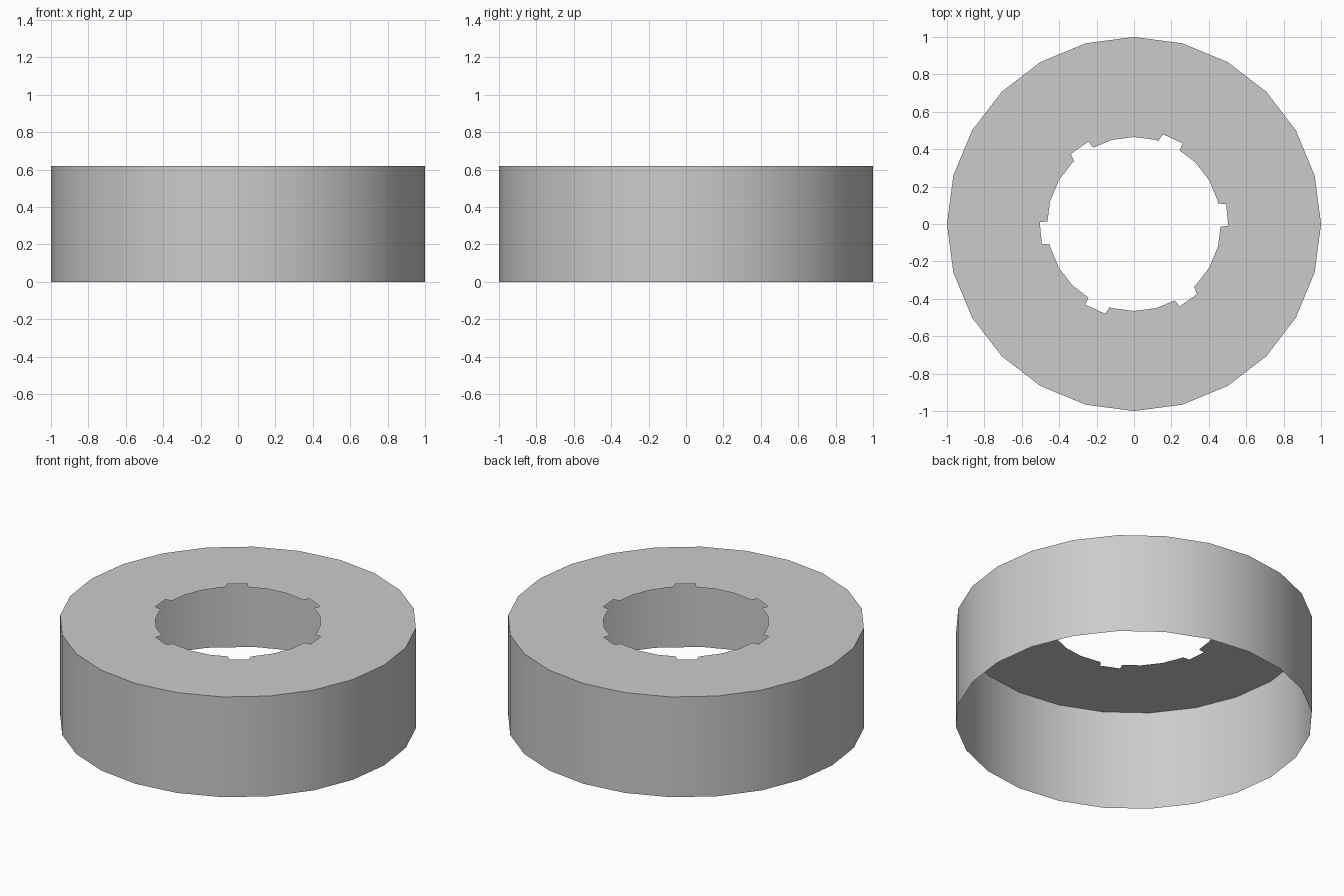
import bpy, bmesh
from math import sin, cos, radians

if "Cube" in bpy.data.objects:
    bpy.data.objects.remove(bpy.data.objects["Cube"])

SIDES, HEIGHT, SEAM = 24, 0.62, 0.155


def polar(bm, deg, r, z):
    return bm.verts.new((r * cos(radians(deg)), r * sin(radians(deg)), z))


def loop_edges(bm, verts):
    return [bm.edges.new((verts[i - 1], verts[i])) for i in range(len(verts))]


bm = bmesh.new()

# Outer wall: open-bottomed thin shell with a low seam
rings = [[polar(bm, i * 360 / SIDES, 1.0, z) for i in range(SIDES)]
         for z in (0, SEAM, HEIGHT)]
for low, high in zip(rings, rings[1:]):
    for i in range(SIDES):
        j = (i + 1) % SIDES
        bm.faces.new((low[i], low[j], high[j], high[i]))

# Central hole: one notch plus plain arc, repeated six times
notch_sector = [(-1.8, 0.463), (-1.1, 0.504), (12.1, 0.504), (13.7, 0.463),
                (15, 0.465), (30, 0.465), (45, 0.465)]
hole = [polar(bm, k * 60 + a, r, HEIGHT) for k in range(6) for a, r in notch_sector]
hole_edges = loop_edges(bm, hole)

# Flat top plate between the rim and the notched hole
rim = rings[-1]
rim_edges = [bm.edges.get((rim[i - 1], rim[i])) for i in range(SIDES)]
bmesh.ops.triangle_fill(bm, use_beauty=True, use_dissolve=False,
                        edges=rim_edges + hole_edges, normal=(0, 0, 1))
bm.normal_update()
for f in bm.faces:
    if f.normal.z < -0.5:
        f.normal_flip()

mesh = bpy.data.meshes.new("notched_ring_cap")
bm.to_mesh(mesh)
bm.free()
cap = bpy.data.objects.new("notched_ring_cap", mesh)
bpy.context.collection.objects.link(cap)

# Smooth curved wall, sharp rim
bpy.context.view_layer.objects.active = cap
cap.select_set(True)
bpy.ops.object.shade_smooth_by_angle(angle=radians(30))
